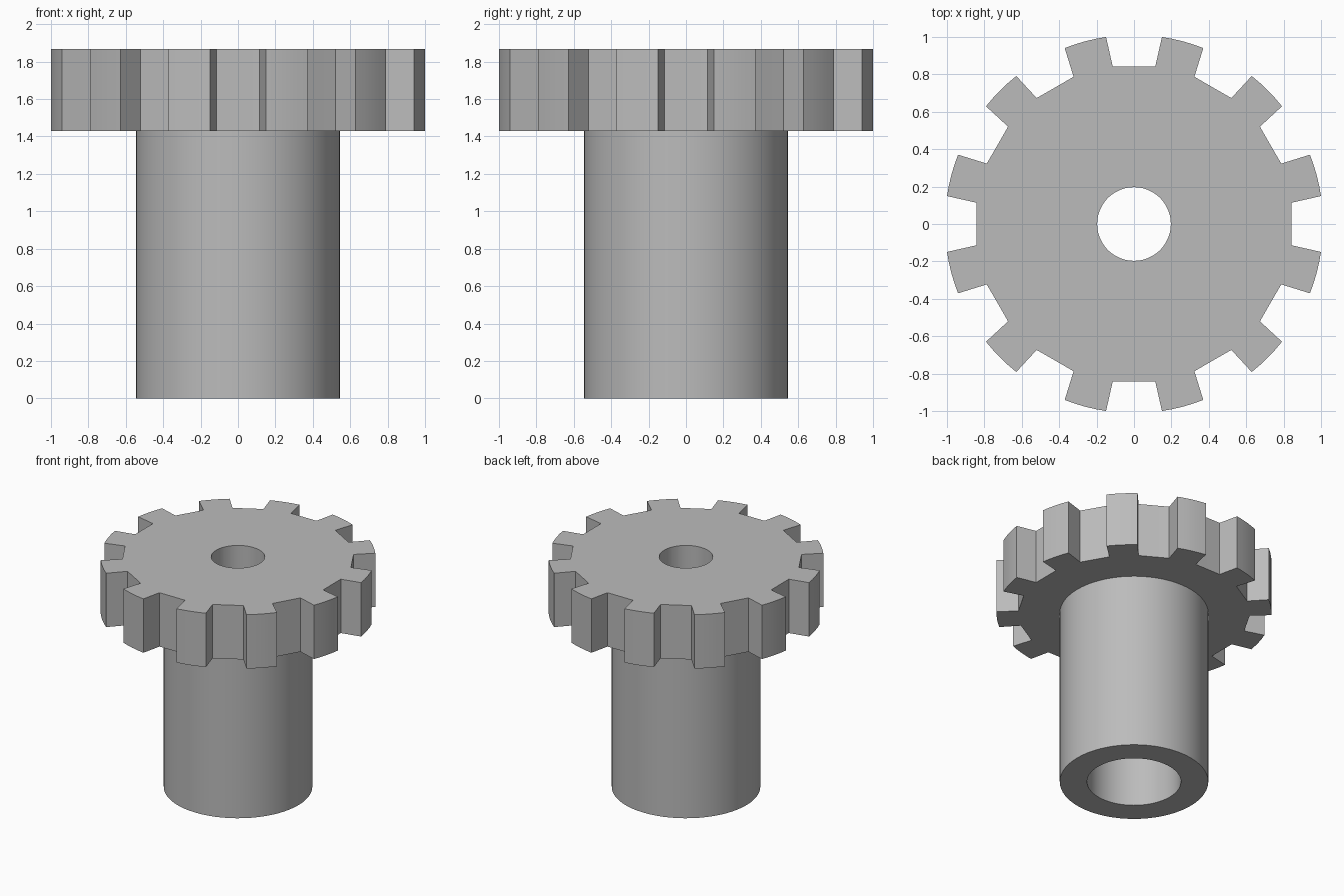
import bpy, bmesh
from math import sin, cos, radians

cube = bpy.data.objects.get("Cube")
if cube:
    bpy.data.objects.remove(cube)

TEETH = 12
GEAR_BOTTOM, GEAR_TOP = 1.43, 1.867
ROOT_R, TIP_R, FLOOR_R = 0.851, 1.011, 0.843
ROOT_ANGLE, TIP_ANGLE = 7.3, 6.5   # half widths of a tooth, degrees

steel = bpy.data.materials.new("grey steel")
steel.use_nodes = True
grey = (0.5, 0.5, 0.5, 1)
steel.diffuse_color = grey
steel.node_tree.nodes["Principled BSDF"].inputs["Base Color"].default_value = grey


def hollow_prism(name, outline, bore_r, z0, z1):
    """Extrude a polar outline [(radius, degrees)] with a round central bore."""
    bm = bmesh.new()

    def ring(points, z):
        return [bm.verts.new((r * cos(radians(a)), r * sin(radians(a)), z)) for r, a in points]

    bore = [(bore_r, a) for _, a in outline]
    loops = [ring(outline, z0), ring(outline, z1), ring(bore, z1), ring(bore, z0)]
    n = len(outline)
    for k in range(4):
        low, high = loops[k], loops[(k + 1) % 4]
        for i in range(n):
            j = (i + 1) % n
            bm.faces.new((low[i], low[j], high[j], high[i]))
    bmesh.ops.recalc_face_normals(bm, faces=bm.faces)
    mesh = bpy.data.meshes.new(name)
    bm.to_mesh(mesh)
    bm.free()
    mesh.materials.append(steel)
    obj = bpy.data.objects.new(name, mesh)
    bpy.context.collection.objects.link(obj)
    bpy.ops.object.select_all(action='DESELECT')
    obj.select_set(True)
    bpy.context.view_layer.objects.active = obj
    bpy.ops.object.shade_smooth_by_angle(angle=radians(12))
    return obj


# Gear: flat-floored slots between curved, slightly flared teeth
pitch = 360 / TEETH
tooth = [(ROOT_R, -ROOT_ANGLE)]
tooth += [(TIP_R, TIP_ANGLE * s / 2) for s in range(-2, 3)]
tooth += [(ROOT_R, ROOT_ANGLE), (FLOOR_R, pitch / 2)]
gear_outline = [(r, a + pitch * (t + 0.5)) for t in range(TEETH) for r, a in tooth]
hollow_prism("gear_wheel", gear_outline, 0.197, GEAR_BOTTOM, GEAR_TOP)

# Shaft: wide-bored tube, seated slightly into the gear
SIDES = 64
shaft_outline = [(0.546, 360 * i / SIDES) for i in range(SIDES)]
hollow_prism("shaft_tube", shaft_outline, 0.345, 0, GEAR_BOTTOM + 0.01)
